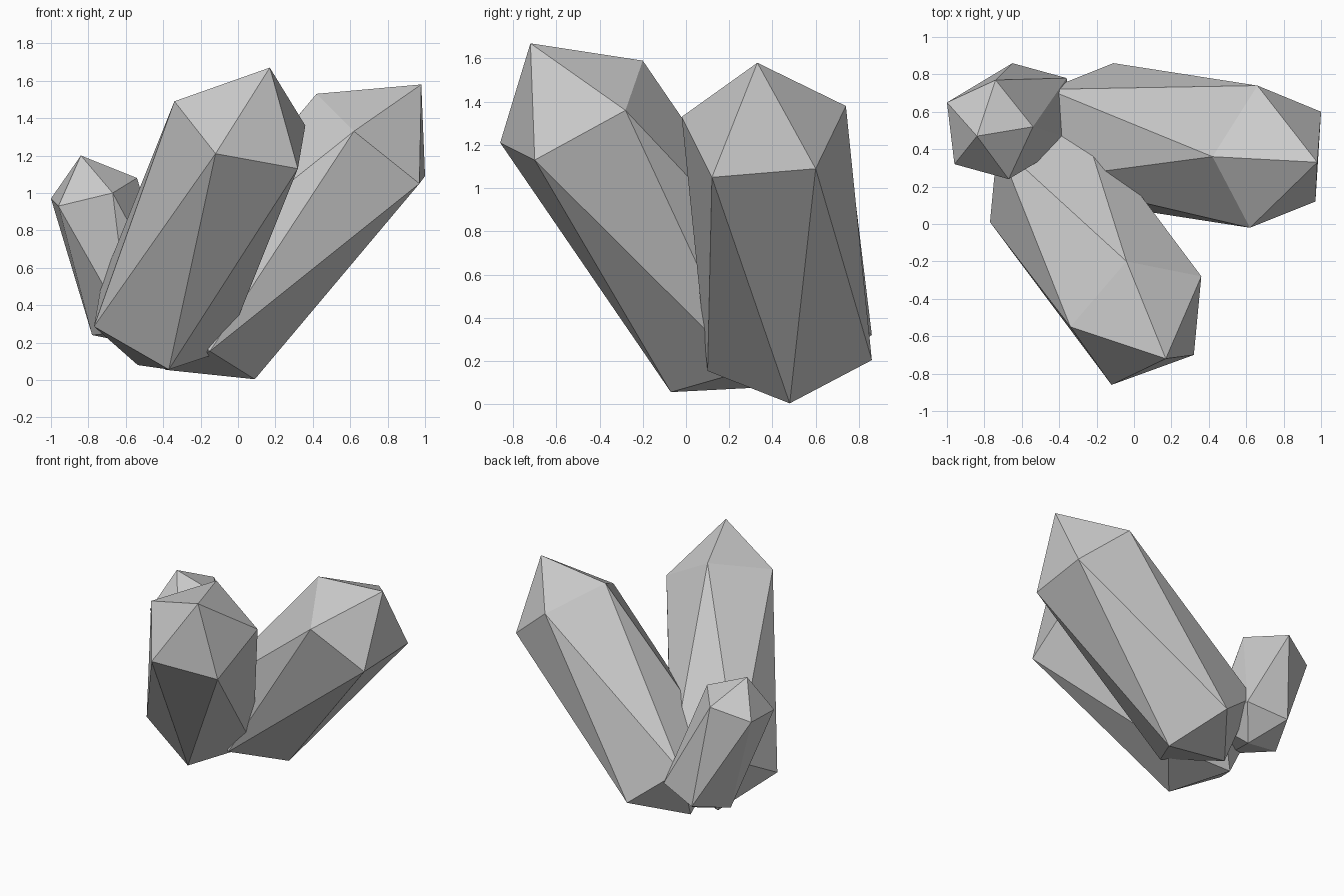
import bpy, bmesh
from mathutils import Vector

if "Cube" in bpy.data.objects:
    bpy.data.objects.remove(bpy.data.objects["Cube"])


def crystal(name, centre, tip, shoulder):
    """Five-sided crystal: the root ring mirrors the shoulder ring through the centre."""
    c, t = Vector(centre), Vector(tip)
    ring = [Vector(p) for p in shoulder]
    mid = sum(ring, Vector()) / 5
    root_mid = 2 * c - mid
    root = root_mid - (t - mid) * 0.67      # blunter point at the root

    bm = bmesh.new()
    top = [bm.verts.new(p) for p in ring]
    low = [bm.verts.new(2 * c - p) for p in ring]
    tv, rv = bm.verts.new(t), bm.verts.new(root)
    for i in range(5):
        j = (i + 1) % 5
        bm.faces.new((top[i], top[j], tv))                  # tip facets
        bm.faces.new((low[j], low[i], rv))                  # root facets
        bm.faces.new((top[i], top[j], low[(i + 3) % 5]))    # side facets
        bm.faces.new((low[i], low[j], top[(i + 3) % 5]))
    bmesh.ops.recalc_face_normals(bm, faces=bm.faces)
    mesh = bpy.data.meshes.new(name)
    bm.to_mesh(mesh)
    bm.free()
    obj = bpy.data.objects.new(name, mesh)
    bpy.context.collection.objects.link(obj)
    return obj


# Large crystal leaning forward
crystal("front_crystal", (-0.205, -0.135, 0.823), (0.17, -0.72, 1.67),
        [(-0.34, -0.55, 1.49), (-0.12, -0.86, 1.21), (0.32, -0.70, 1.13),
         (0.36, -0.28, 1.36), (-0.04, -0.20, 1.59)])

# Large crystal leaning right
crystal("right_crystal", (0.255, 0.42, 0.767), (0.98, 0.33, 1.58),
        [(0.42, 0.36, 1.53), (0.62, -0.02, 1.33), (0.97, 0.12, 1.05),
         (1.0, 0.60, 1.09), (0.66, 0.74, 1.38)])

# Small crystal at the back left
crystal("small_crystal", (-0.66, 0.55, 0.66), (-0.84, 0.47, 1.20),
        [(-1.0, 0.65, 0.97), (-0.96, 0.32, 0.93), (-0.67, 0.24, 1.0),
         (-0.54, 0.52, 1.08), (-0.74, 0.77, 1.06)])
